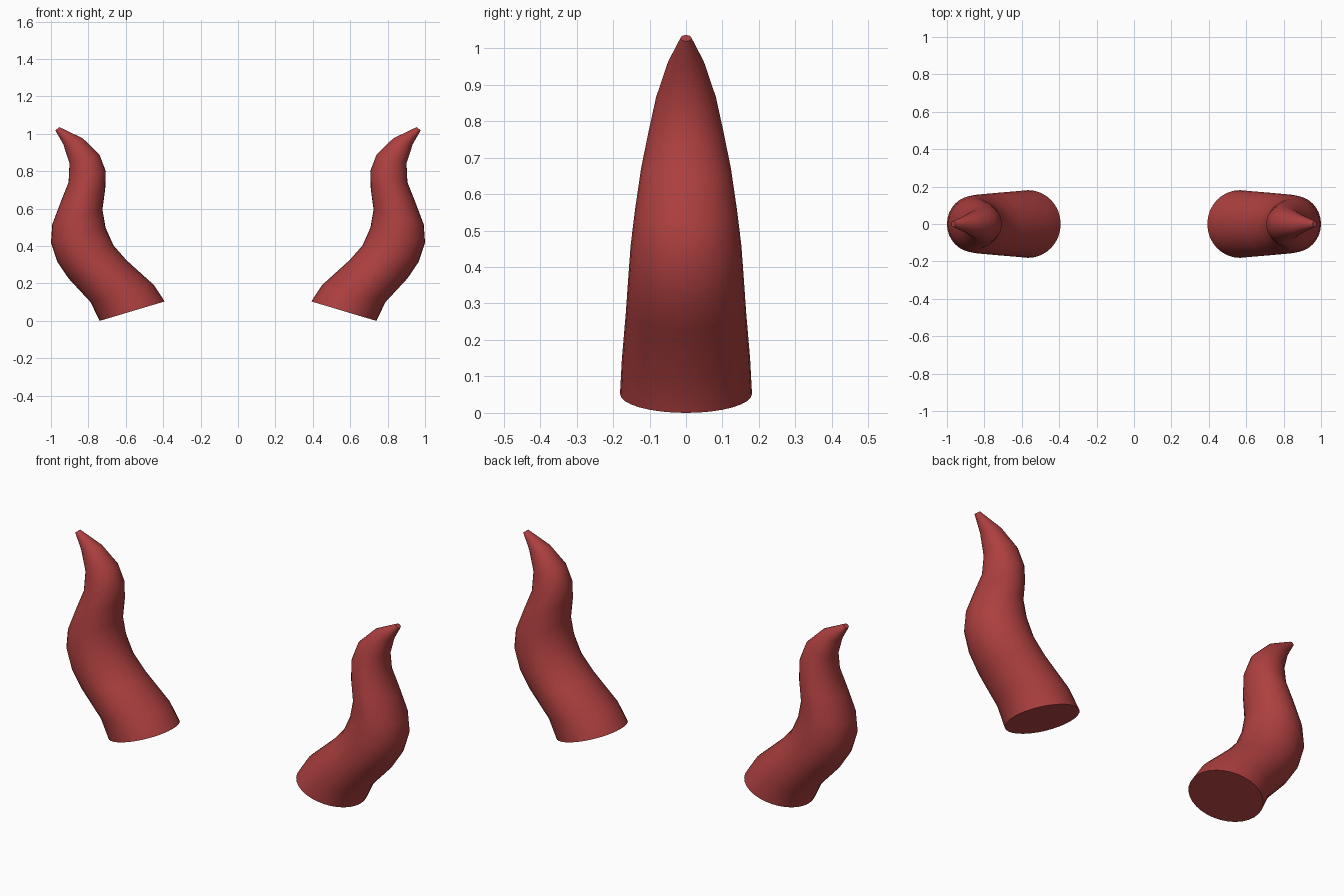
import bpy, bmesh, math
from mathutils import Vector

if "Cube" in bpy.data.objects:
    bpy.data.objects.remove(bpy.data.objects["Cube"])

SEGMENTS = 32
# Each ring across the horn: inner x, inner z, outer x, outer z, half depth in y
RINGS = [
    (0.392, 0.104, 0.740, 0.000, 0.181),
    (0.450, 0.192, 0.788, 0.100, 0.176),
    (0.596, 0.324, 0.906, 0.227, 0.165),
    (0.666, 0.404, 0.967, 0.318, 0.159),
    (0.708, 0.498, 1.000, 0.418, 0.152),
    (0.725, 0.596, 0.993, 0.516, 0.140),
    (0.710, 0.703, 0.946, 0.640, 0.123),
    (0.707, 0.800, 0.906, 0.740, 0.103),
    (0.741, 0.890, 0.901, 0.842, 0.082),
    (0.830, 0.976, 0.934, 0.944, 0.050),
    (0.955, 1.036, 0.977, 1.019, 0.015),
]

# Horn: tapered rings bridged together, closed at base and tip
bm = bmesh.new()
loops = []
for xi, zi, xo, zo, depth in RINGS:
    center = Vector((xi + xo, 0, zi + zo)) / 2
    across = Vector((xo - xi, 0, zo - zi)) / 2
    loop = []
    for i in range(SEGMENTS):
        a = 2 * math.pi * i / SEGMENTS
        loop.append(bm.verts.new(center + across * math.cos(a) + Vector((0, depth * math.sin(a), 0))))
    loops.append(loop)
for lower, upper in zip(loops, loops[1:]):
    for i in range(SEGMENTS):
        j = (i + 1) % SEGMENTS
        bm.faces.new((lower[i], lower[j], upper[j], upper[i]))
bm.faces.new(loops[0][::-1])
bm.faces.new(loops[-1])
bmesh.ops.recalc_face_normals(bm, faces=bm.faces)
mesh = bpy.data.meshes.new("horns")
bm.to_mesh(mesh)
bm.free()

horns = bpy.data.objects.new("horns", mesh)
bpy.context.collection.objects.link(horns)

# Dark red colour
red = bpy.data.materials.new("horn_red")
red.diffuse_color = (0.42, 0.05, 0.05, 1)
red.use_nodes = True
red.node_tree.nodes["Principled BSDF"].inputs["Base Color"].default_value = red.diffuse_color
mesh.materials.append(red)

# Smooth sides with sharp cap edges
bpy.context.view_layer.objects.active = horns
horns.select_set(True)
bpy.ops.object.shade_smooth_by_angle(angle=math.radians(50))

# Matching horn on the other side
mirror = horns.modifiers.new("mirror", 'MIRROR')
mirror.use_axis = (True, False, False)
